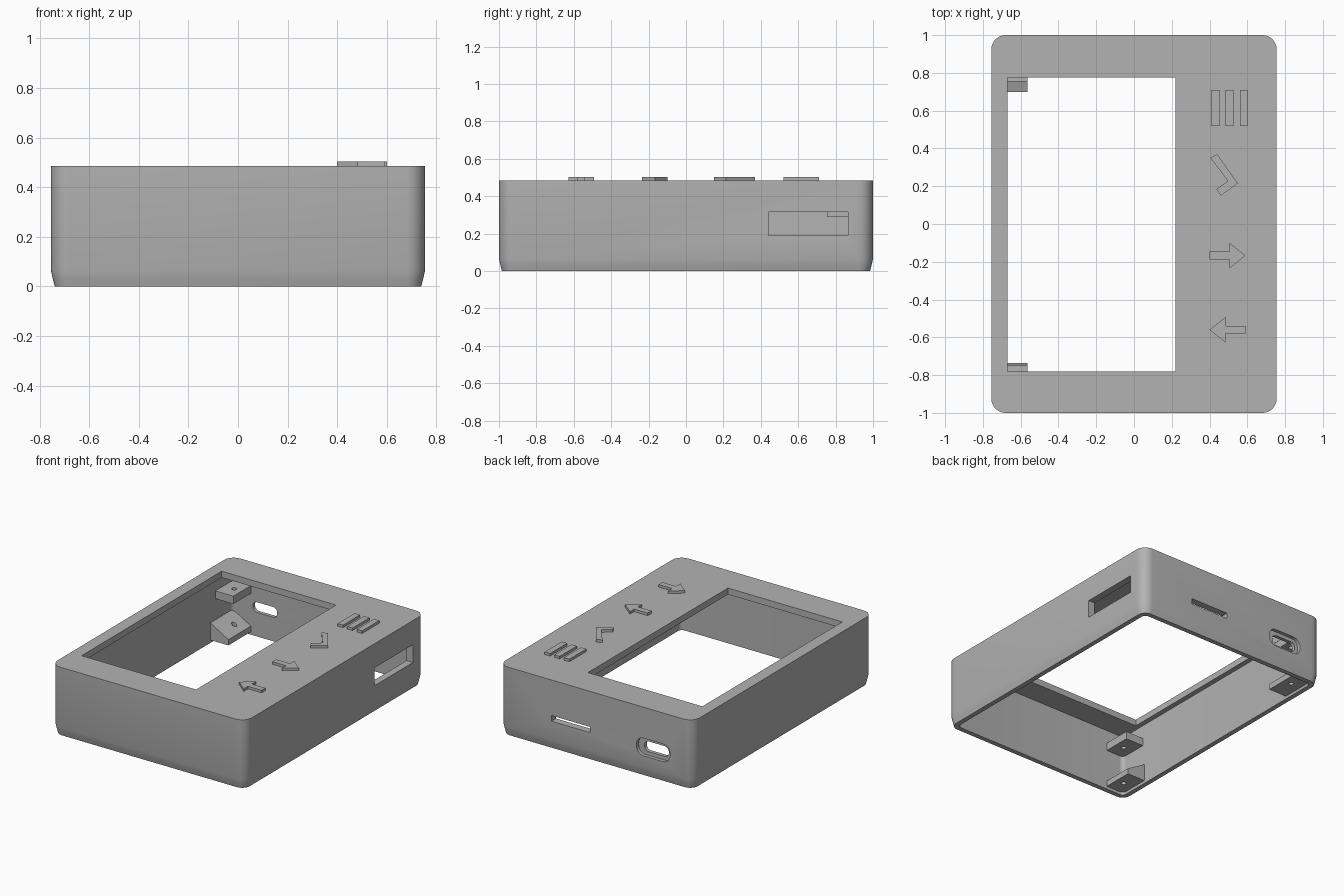
import bpy, bmesh, math
from mathutils import Vector

cube = bpy.data.objects.get("Cube")
if cube:
    bpy.data.objects.remove(cube, do_unlink=True)

grey = bpy.data.materials.new("plain grey")
grey.use_nodes = True
colour = (0.45, 0.45, 0.45, 1)
grey.diffuse_color = colour
grey.node_tree.nodes["Principled BSDF"].inputs["Base Color"].default_value = colour


def loft(name, rings):
    """Solid through matching rings of 3D points, capped at both ends."""
    bm = bmesh.new()
    loops = [[bm.verts.new(p) for p in ring] for ring in rings]
    n = len(loops[0])
    for a, b in zip(loops, loops[1:]):
        for i in range(n):
            j = (i + 1) % n
            bm.faces.new((a[i], a[j], b[j], b[i]))
    bm.faces.new(loops[0][::-1])
    bm.faces.new(loops[-1])
    bmesh.ops.recalc_face_normals(bm, faces=bm.faces)
    mesh = bpy.data.meshes.new(name)
    bm.to_mesh(mesh)
    bm.free()
    mesh.materials.append(grey)
    obj = bpy.data.objects.new(name, mesh)
    bpy.context.collection.objects.link(obj)
    return obj


def prism(name, pts, lo, hi, axis="z"):
    """Extrude a 2D outline along z (x, y) or along y (x, z)."""
    place = (lambda p, h: (p[0], p[1], h)) if axis == "z" else (lambda p, h: (p[0], h, p[1]))
    return loft(name, [[place(p, h) for p in pts] for h in (lo, hi)])


def box(name, x, y, z):
    return prism(name, [(x[0], y[0]), (x[1], y[0]), (x[1], y[1]), (x[0], y[1])], *z)


def rounded(cx, cy, hx, hy, r, steps=8):
    """Outline of a rounded rectangle."""
    pts = []
    for k, (sx, sy) in enumerate([(1, 1), (-1, 1), (-1, -1), (1, -1)]):
        for i in range(steps + 1):
            a = math.pi / 2 * (k + i / steps)
            pts.append((cx + sx * (hx - r) + r * math.cos(a),
                        cy + sy * (hy - r) + r * math.sin(a)))
    return pts


def cut(obj, cutters):
    """Subtract the cutters, then remove them."""
    for c in cutters:
        c.hide_render = True
        mod = obj.modifiers.new("cut", "BOOLEAN")
        mod.object, mod.operation, mod.solver = c, "DIFFERENCE", "EXACT"
    dg = bpy.context.evaluated_depsgraph_get()
    mesh = bpy.data.meshes.new_from_object(obj.evaluated_get(dg))
    obj.modifiers.clear()
    obj.data = mesh
    for c in cutters:
        bpy.data.objects.remove(c, do_unlink=True)


# Case with a slightly tucked lower edge
top = 0.485
levels = [(0, 0.016), (0.03, 0.008), (0.065, 0), (top, 0)]
case = loft("case_shell", [
    [(x, y, z) for x, y in rounded(0, 0, 0.755 - i, 1 - i, 0.075 - i)] for z, i in levels])

# Hollow inside, screen window, ports and slots
cut(case, [
    prism("cavity", rounded(0, 0, 0.705, 0.95, 0.03), -0.1, 0.44),
    box("window", (-0.67, 0.22), (-0.78, 0.775), (0.3, 0.6)),
    box("side_port", (0.6, 0.9), (0.44, 0.865), (0.19, 0.315)),
    prism("card_slot", rounded(0.197, 0.215, 0.15, 0.02, 0.003), 0.9, 1.1, "y"),
    prism("plug_recess", rounded(-0.445, 0.205, 0.13, 0.062, 0.055), 0.975, 1.1, "y"),
    prism("plug_hole", rounded(-0.455, 0.205, 0.095, 0.036, 0.034), 0.9, 1.1, "y"),
])
bpy.context.view_layer.objects.active = case
case.select_set(True)
bpy.ops.object.shade_smooth_by_angle(angle=math.radians(30))
case.select_set(False)

# Mounting brackets with screw holes in the two corners beside the window
for label, side, upper_y, lower_y in (("front", -1, 0.75, 0.735), ("back", 1, 0.755, 0.7)):
    upper = box(label + "_upper_bracket", (-0.72, -0.565),
                sorted((side * upper_y, side * 0.96)), (0.29, 0.345))
    wedge = [(-0.72, 0.02), (-0.565, 0.02), (-0.565, 0.06), (-0.72, 0.15)]
    lower = prism(label + "_lower_bracket", wedge,
                  *sorted((side * lower_y, side * 0.96)), "y")
    for bracket in (upper, lower):
        cut(bracket, [prism("screw_hole", rounded(-0.625, side * 0.85, 0.017, 0.017, 0.0169, 3), -0.1, 0.6)])

# Raised icons beside the window
for i in range(3):
    x = 0.41 + 0.075 * i
    box("menu_bar_%d" % (i + 1), (x, x + 0.042), (0.52, 0.71), (0.475, 0.503))

chevron = [(0.405, 0.35), (0.44, 0.37), (0.55, 0.215), (0.46, 0.15), (0.437, 0.185), (0.497, 0.228)]
prism("chevron_icon", chevron, 0.475, 0.503)

arrow = [(-0.095, -0.021), (0.01, -0.021), (0.01, -0.068), (0.095, 0),
         (0.01, 0.068), (0.01, 0.021), (-0.095, 0.021)]
for name, flip, y in (("right_arrow_icon", 1, -0.167), ("left_arrow_icon", -1, -0.56)):
    prism(name, [(0.495 + flip * px, y + py) for px, py in arrow], 0.475, 0.503)
